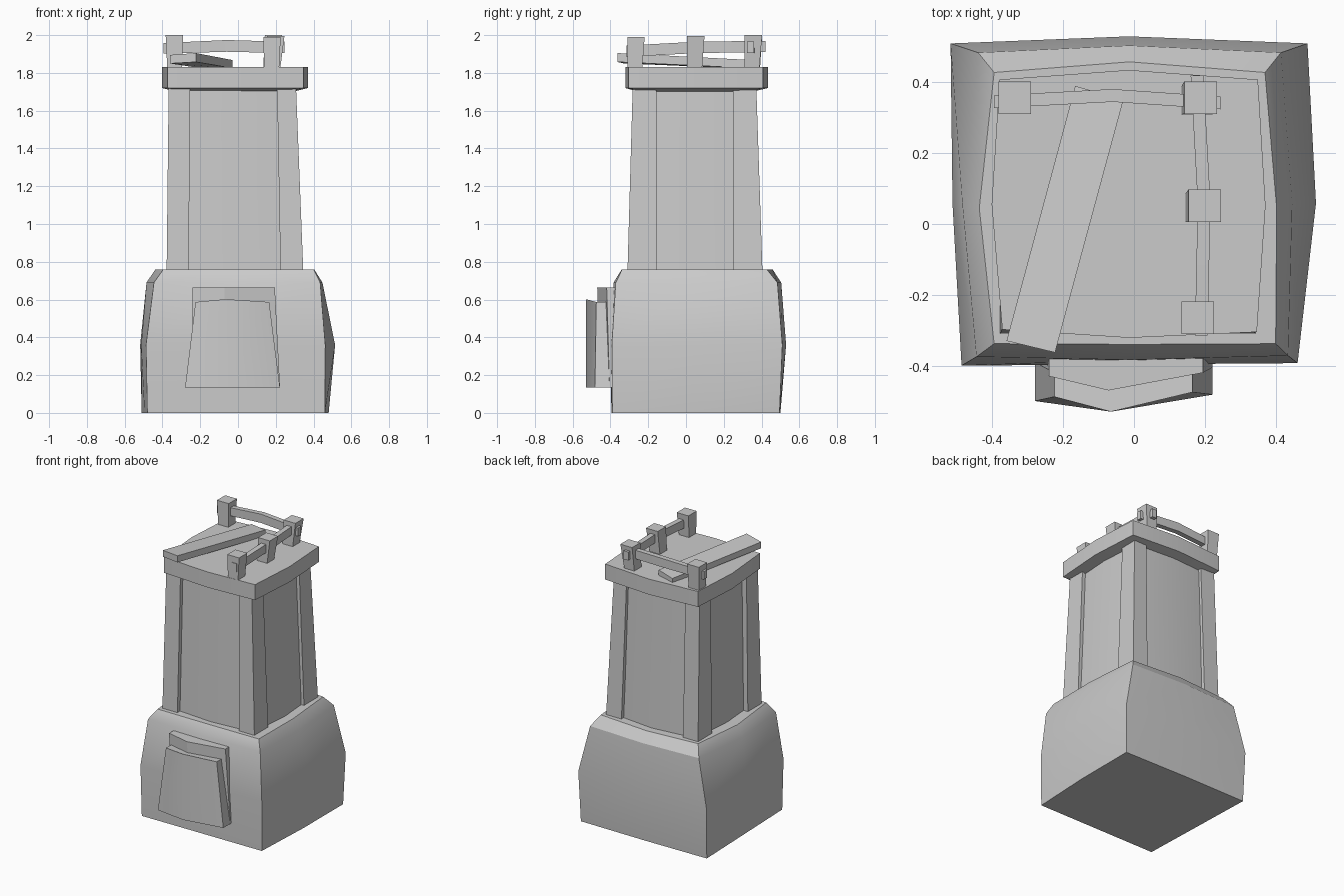
import bpy, bmesh, math


def loft(name, rings, angle=30):
    """Skin a stack of equal-length closed rings and cap both ends."""
    bm = bmesh.new()
    vs = [[bm.verts.new(p) for p in r] for r in rings]
    n = len(rings[0])
    for a, b in zip(vs, vs[1:]):
        for i in range(n):
            j = (i + 1) % n
            bm.faces.new((a[i], a[j], b[j], b[i]))
    bm.faces.new(vs[0][::-1])
    bm.faces.new(vs[-1])
    bmesh.ops.recalc_face_normals(bm, faces=bm.faces)
    me = bpy.data.meshes.new(name)
    bm.to_mesh(me)
    bm.free()
    me.shade_smooth()
    me.set_sharp_from_angle(angle=math.radians(angle))
    ob = bpy.data.objects.new(name, me)
    bpy.context.collection.objects.link(ob)
    return ob


def ring8(z, fl, fr, br, bl, f=0, r=0, b=0, l=0):
    """Four corners plus side midpoints pushed outward by f, r, b, l."""
    mid = lambda p, q, dx, dy: ((p[0] + q[0]) / 2 + dx, (p[1] + q[1]) / 2 + dy)
    pts = [fl, mid(fl, fr, 0, -f), fr, mid(fr, br, r, 0),
           br, mid(br, bl, 0, b), bl, mid(bl, fl, -l, 0)]
    return [(x, y, z) for x, y in pts]


def rect(z, x0, x1, y0, y1):
    return [(x0, y0, z), (x1, y0, z), (x1, y1, z), (x0, y1, z)]


# Bulging stone base
loft("base", [
    ring8(0, (-.48, -.395), (.46, -.39), (.48, .495), (-.51, .495), 0, .01, .005, 0),
    ring8(.36, (-.487, -.40), (.462, -.393), (.49, .51), (-.518, .51), 0, .038, .02, .01),
    ring8(.69, (-.445, -.375), (.435, -.372), (.415, .484), (-.44, .484), .01, .022, .02, .042),
    ring8(.76, (-.395, -.338), (.40, -.338), (.37, .428), (-.395, .428), .002, .018, .03, .042),
])

# Tapered tower body with slightly bowed panels
loft("tower_body", [
    ring8(.74, (-.335, -.275), (.315, -.275), (.315, .37), (-.335, .37), .025, .025, .035, .025),
    ring8(1.73, (-.325, -.25), (.275, -.25), (.275, .345), (-.325, .345), .02, .02, .02, .02),
])

# Four tapered corner posts
PX = {"left": ((-.378, -.26), (-.367, -.255)), "right": ((.225, .346), (.207, .307))}
PY = {"front": ((-.31, -.155), (-.282, -.155)), "back": ((.248, .405), (.248, .372))}
for sx, (xb, xt) in PX.items():
    for sy, (yb, yt) in PY.items():
        loft(f"{sy}_{sx}_tower_post", [rect(.74, *xb, *yb), rect(1.73, *xt, *yt)])

# Roof slab with a sunken, chamfered underside
loft("roof_slab", [
    ring8(1.70, (-.30, -.23), (.27, -.23), (.27, .33), (-.30, .33), .02, .02, .02, .02),
    ring8(1.72, (-.372, -.298), (.347, -.305), (.35, .408), (-.38, .408), .02, .023, .027, .026),
    ring8(1.83, (-.372, -.298), (.347, -.305), (.35, .408), (-.38, .408), .02, .023, .027, .026),
], 12)

# Railing posts, wider at the top: bottom centre, top centre, top height
for name, (bx, by), (tx, ty), h in [
        ("rail_post_back_left", (-.335, .352), (-.337, .357), 2.0),
        ("rail_post_back_right", (.172, .348), (.188, .357), 2.0),
        ("rail_post_middle", (.183, .045), (.20, .052), 1.995),
        ("rail_post_front", (.178, -.272), (.18, -.265), 1.99)]:
    a, b = .039, .046
    loft(name, [rect(1.81, bx - a, bx + a, by - a, by + a),
                rect(h, tx - b, tx + b, ty - b, ty + b)])

# Bent rails: (position, sideways centre, bottom z, top z) along x or y
w = .018
loft("back_rail", [[(x, y - w, z0), (x, y + w, z0), (x, y + w, z1), (x, y - w, z1)]
                   for x, y, z0, z1 in [(-.395, .345, 1.902, 1.958),
                                        (-.06, .363, 1.912, 1.974),
                                        (.245, .342, 1.905, 1.965)]])
loft("side_rail", [[(x - w, y, z0), (x + w, y, z0), (x + w, y, z1), (x - w, y, z1)]
                   for y, x, z0, z1 in [(-.315, .19, 1.885, 1.945),
                                        (.06, .198, 1.905, 1.965),
                                        (.42, .178, 1.91, 1.97)]])

# Loose plank lying across the roof, front end lifted
loft("loose_plank", [
    [(-.36, -.33, 1.85), (-.223, -.363, 1.858), (-.223, -.363, 1.905), (-.36, -.33, 1.895)],
    [(-.166, .39, 1.82), (-.03, .35, 1.825), (-.03, .35, 1.868), (-.166, .39, 1.858)],
])

# Door: back slab and thicker front panel, both creased down the middle
loft("door_frame", [
    [(-.245, -.36, .14), (-.245, -.415, .14), (-.06, -.455, .14), (.222, -.405, .14), (.222, -.36, .14)],
    [(-.24, -.36, .665), (-.24, -.43, .665), (-.072, -.47, .665), (.195, -.42, .665), (.195, -.36, .665)],
], 12)
loft("door_panel", [
    [(-.28, -.39, .135), (-.28, -.50, .135), (-.065, -.53, .135), (.222, -.482, .135), (.222, -.39, .135)],
    [(-.225, -.42, .587), (-.225, -.488, .587), (-.065, -.53, .602), (.165, -.475, .587), (.165, -.41, .587)],
])
